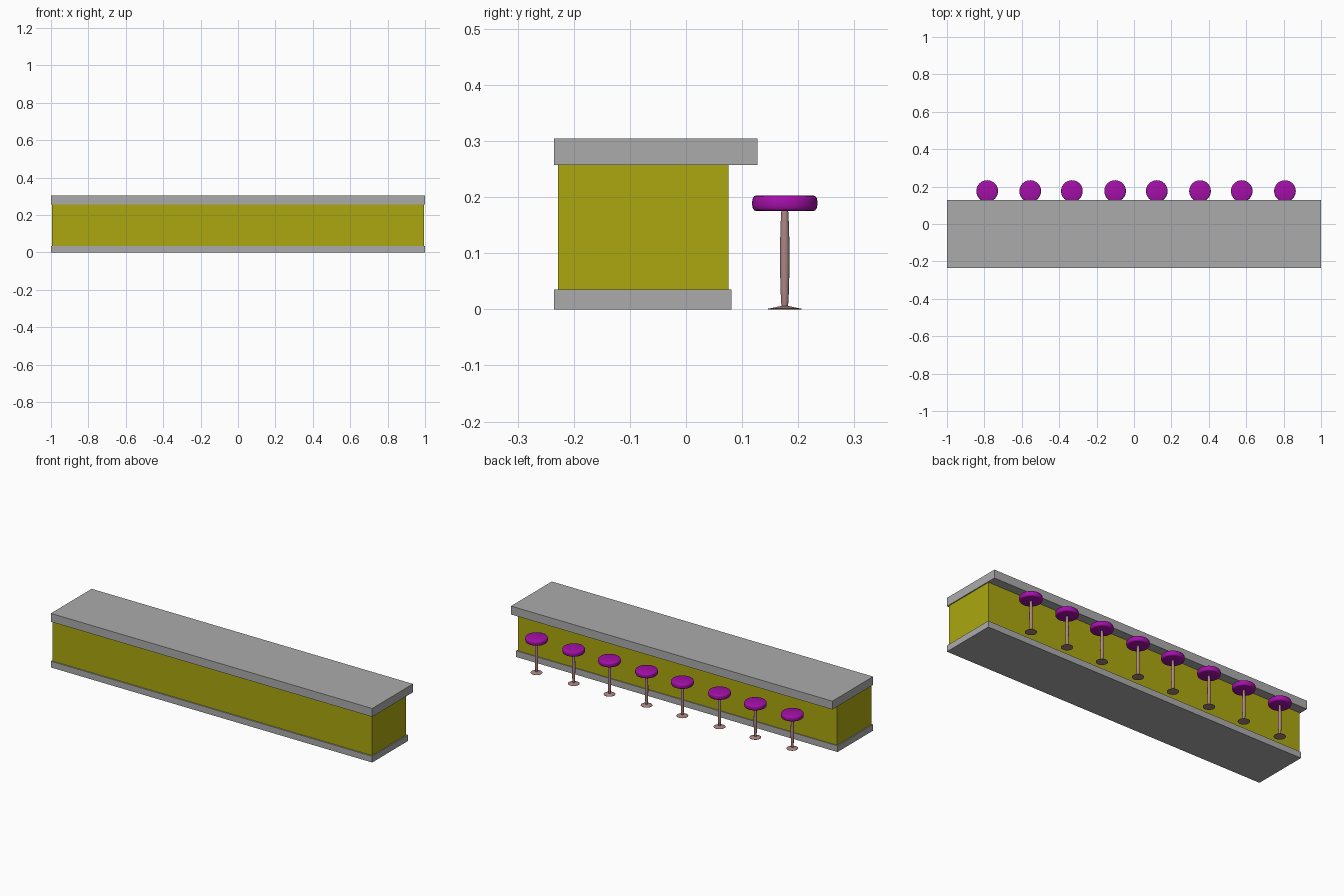
import bpy, bmesh
from math import cos, sin, pi, radians

if "Cube" in bpy.data.objects:
    bpy.data.objects.remove(bpy.data.objects["Cube"])


def material(name, rgb):
    m = bpy.data.materials.new(name)
    m.diffuse_color = (*rgb, 1)
    m.use_nodes = True
    m.node_tree.nodes["Principled BSDF"].inputs["Base Color"].default_value = m.diffuse_color
    return m


grey = material("grey_stone", (0.41, 0.41, 0.41))
olive = material("olive_panel", (0.41, 0.39, 0.005))
purple = material("purple_vinyl", (0.37, 0.005, 0.39))
metal = material("rosy_metal", (0.41, 0.24, 0.23))


def box(name, x, y, z, mat):
    bpy.ops.mesh.primitive_cube_add(
        size=1, location=[(a + b) / 2 for a, b in (x, y, z)])
    ob = bpy.context.object
    ob.name = name
    ob.scale = [b - a for a, b in (x, y, z)]
    bpy.ops.object.transform_apply(location=False, rotation=False, scale=True)
    ob.data.materials.append(mat)
    return ob


def lathe(name, profile, mat, segments=32):
    """Closed solid of revolution from (radius, height) points, bottom to top."""
    bm = bmesh.new()
    rings = [[bm.verts.new((r * cos(2 * pi * i / segments),
                            r * sin(2 * pi * i / segments), z))
              for i in range(segments)] for r, z in profile]
    for low, high in zip(rings, rings[1:]):
        for i in range(segments):
            j = (i + 1) % segments
            bm.faces.new((low[i], low[j], high[j], high[i]))
    bm.faces.new(rings[0][::-1])
    bm.faces.new(rings[-1])
    mesh = bpy.data.meshes.new(name)
    bm.to_mesh(mesh)
    bm.free()
    mesh.materials.append(mat)
    ob = bpy.data.objects.new(name, mesh)
    bpy.context.collection.objects.link(ob)
    bpy.ops.object.select_all(action='DESELECT')
    ob.select_set(True)
    bpy.context.view_layer.objects.active = ob
    bpy.ops.object.shade_smooth_by_angle(angle=radians(40))
    return ob


# Counter: plinth, panelled body and overhanging top
box("counter_plinth", (-1, 1), (-0.235, 0.081), (0, 0.035), grey)
box("counter_body", (-0.994, 0.994), (-0.228, 0.076), (0.035, 0.257), olive)
box("counter_top", (-1, 1), (-0.235, 0.127), (0.257, 0.304), grey)

# Stool parts: padded seat, bulging post, flared foot
parts = [
    lathe("stool_seat", [(0.050, 0.175), (0.0545, 0.1765), (0.057, 0.180),
                         (0.058, 0.185), (0.058, 0.193), (0.057, 0.198),
                         (0.0545, 0.2015), (0.050, 0.203)], purple),
    lathe("stool_post", [(0.005, 0.004), (0.0065, 0.012), (0.0075, 0.035),
                         (0.0085, 0.075), (0.0085, 0.110), (0.0075, 0.150),
                         (0.0065, 0.170), (0.006, 0.177)], metal),
    lathe("stool_foot", [(0.030, 0.0), (0.030, 0.001), (0.015, 0.004),
                         (0.006, 0.006)], metal),
]

# Row of eight stools sharing the same meshes
stool_x = [-0.785, -0.555, -0.332, -0.101, 0.122, 0.353, 0.576, 0.807]
for n, x in enumerate(stool_x, 1):
    for part in parts:
        ob = part if n == 1 else part.copy()
        if n > 1:
            bpy.context.collection.objects.link(ob)
            ob.name = f"{part.data.name}_{n}"
        ob.location = (x, 0.176, 0)
